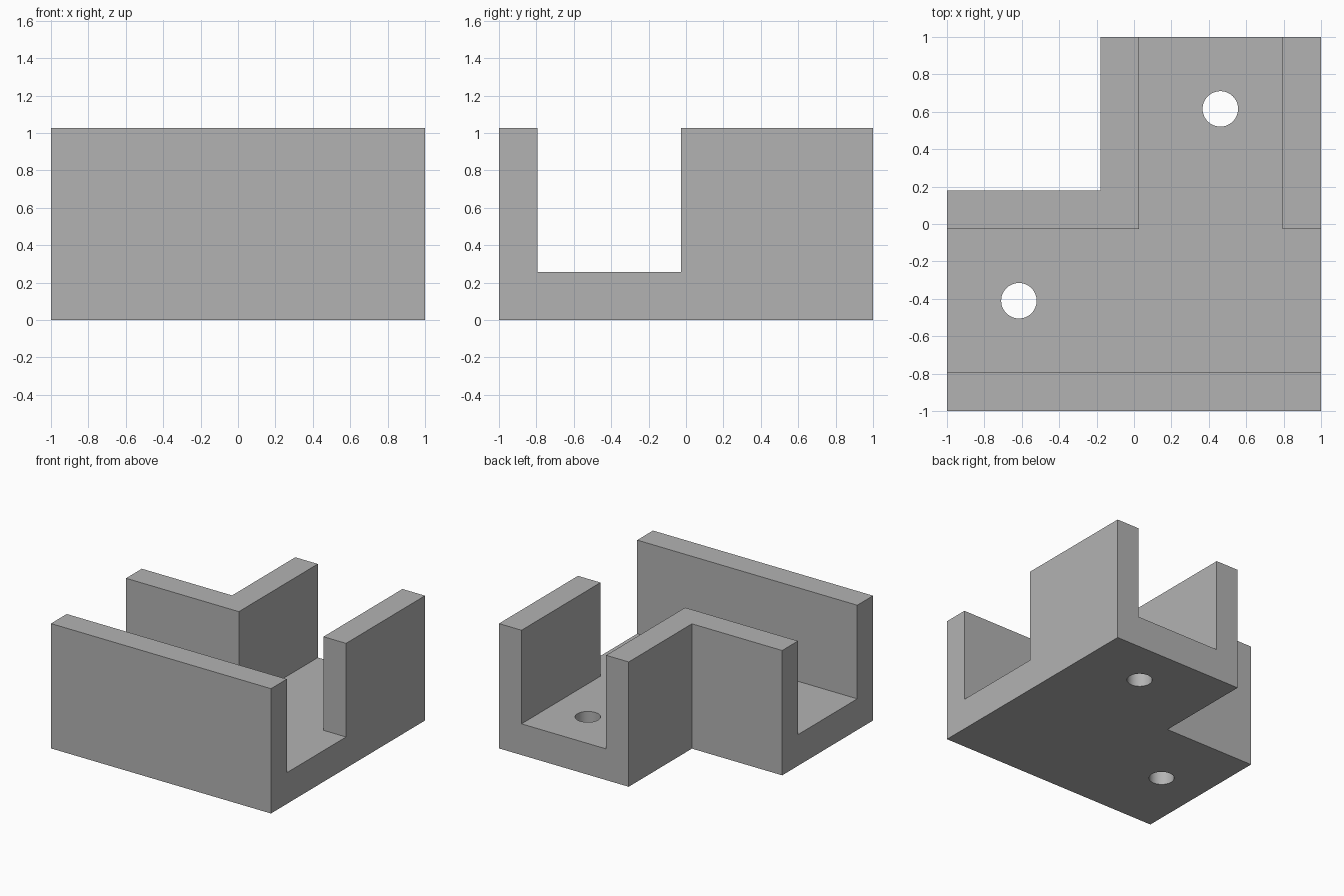
import bpy
import bmesh

cube = bpy.data.objects.get("Cube")
if cube:
    bpy.data.objects.remove(cube, do_unlink=True)

U = 1 / 39  # design grid step
HEIGHT, FLOOR = 40, 10

grey = bpy.data.materials.new("plain_grey")
grey.use_nodes = True
grey.diffuse_color = (0.45, 0.45, 0.45, 1)
grey.node_tree.nodes["Principled BSDF"].inputs["Base Color"].default_value = grey.diffuse_color


def prism(name, outline, bottom, top):
    """Extrude a plan outline, in grid steps, between two heights."""
    bm = bmesh.new()
    face = bm.faces.new([bm.verts.new((x * U, y * U, bottom * U)) for x, y in outline])
    ext = bmesh.ops.extrude_face_region(bm, geom=[face])["geom"]
    verts = [g for g in ext if isinstance(g, bmesh.types.BMVert)]
    bmesh.ops.translate(bm, verts=verts, vec=(0, 0, (top - bottom) * U))
    bmesh.ops.recalc_face_normals(bm, faces=bm.faces)
    mesh = bpy.data.meshes.new(name)
    bm.to_mesh(mesh)
    bm.free()
    mesh.materials.append(grey)
    obj = bpy.data.objects.new(name, mesh)
    bpy.context.collection.objects.link(obj)
    return obj


def cut(target, cutter):
    """Subtract the cutter for good and discard it."""
    cutter.hide_render = True
    mod = target.modifiers.new("cut", "BOOLEAN")
    mod.operation, mod.solver, mod.object = "DIFFERENCE", "EXACT", cutter
    bpy.context.view_layer.objects.active = target
    bpy.ops.object.modifier_apply(modifier=mod.name)
    bpy.data.objects.remove(cutter, do_unlink=True)


# L-shaped block
bracket = prism("channel_bracket", [(-39, -39), (39, -39), (39, 39), (-7, 39),
                                    (-7, 7), (-39, 7)], 0, HEIGHT)

# T-shaped channel, open at the left, right and back ends
cut(bracket, prism("channel_cutter", [(-45, -31), (45, -31), (45, -1), (31, -1), (31, 45),
                                      (1, 45), (1, -1), (-45, -1)], FLOOR, HEIGHT + 5))

# Screw holes through the floor
for x, y in ((-24, -16), (18, 24)):
    bpy.ops.mesh.primitive_cylinder_add(vertices=48, radius=3.7 * U, depth=1,
                                        location=(x * U, y * U, 0.1))
    cut(bracket, bpy.context.object)

# Smooth hole walls, crisp edges elsewhere
bpy.ops.object.select_all(action="DESELECT")
bracket.select_set(True)
bpy.context.view_layer.objects.active = bracket
bpy.ops.object.shade_smooth_by_angle()
